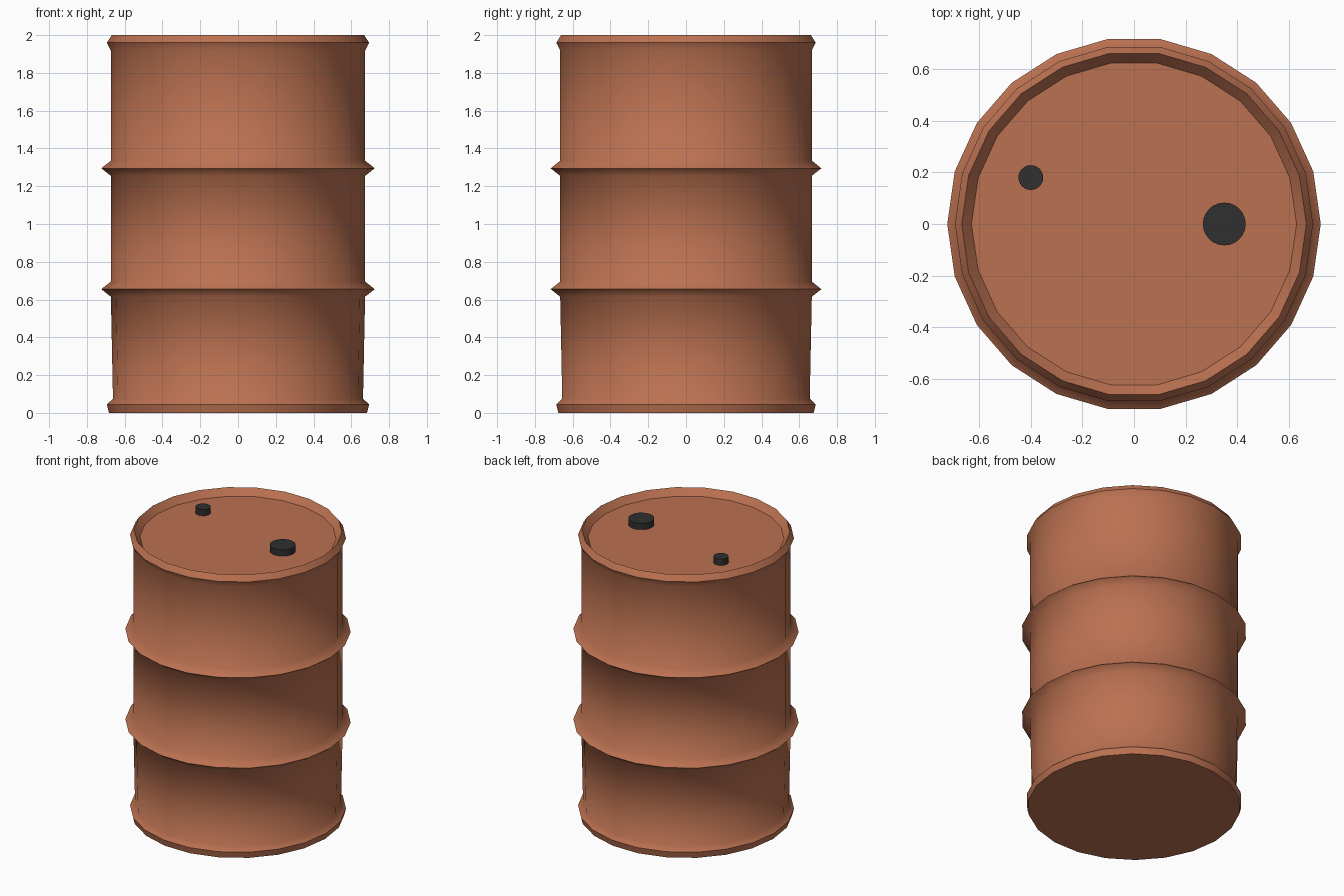
import bpy, bmesh, math

cube = bpy.data.objects.get("Cube")
if cube:
    bpy.data.objects.remove(cube, do_unlink=True)


def make_material(name, rgb):
    mat = bpy.data.materials.new(name)
    mat.use_nodes = True
    mat.diffuse_color = (*rgb, 1)
    bsdf = next(n for n in mat.node_tree.nodes if n.type == 'BSDF_PRINCIPLED')
    bsdf.inputs["Base Color"].default_value = (*rgb, 1)
    return mat


def lathe(name, profile, sides, mat, smooth_angle, centre=(0, 0)):
    """Revolve (radius, height) points and close both ends with flat faces."""
    bm = bmesh.new()
    rings = []
    for r, z in profile:
        rings.append([bm.verts.new((r * math.cos(math.tau * i / sides),
                                    r * math.sin(math.tau * i / sides), z))
                      for i in range(sides)])
    for low, high in zip(rings, rings[1:]):
        for i in range(sides):
            j = (i + 1) % sides
            bm.faces.new((low[i], low[j], high[j], high[i]))
    ends = [bm.faces.new(rings[0][::-1]), bm.faces.new(rings[-1])]
    end_ids = (len(bm.faces) - 2, len(bm.faces) - 1)
    mesh = bpy.data.meshes.new(name)
    bm.to_mesh(mesh)
    bm.free()
    obj = bpy.data.objects.new(name, mesh)
    obj.location = (*centre, 0)
    bpy.context.collection.objects.link(obj)
    mesh.materials.append(mat)
    bpy.ops.object.select_all(action='DESELECT')
    obj.select_set(True)
    bpy.context.view_layer.objects.active = obj
    bpy.ops.object.shade_smooth_by_angle(angle=math.radians(smooth_angle))
    for k in end_ids:
        mesh.polygons[k].use_smooth = False
    return obj


def hoop(z, body=0.673, peak=0.724, half=0.04):
    """Pointed rolling hoop on the drum wall."""
    return [(body, z - half), (peak, z), (body, z + half)]


rust = make_material("rust_orange", (0.50, 0.167, 0.083))
black = make_material("cap_black", (0.029, 0.029, 0.029))

# Drum: bottom rim, tapered lower wall, two hoops, top rim and sunken lid
lid = 1.953
drum_profile = [(0.683, 0), (0.694, 0.045), (0.662, 0.075),
                *hoop(0.655), *hoop(1.295),
                (0.673, 1.918), (0.694, 1.96), (0.668, 2.0), (0.63, lid)]
lathe("drum", drum_profile, 22, rust, 55)

# Filler and vent caps on the lid
for name, radius, centre in (("filler_cap", 0.083, (0.35, 0)),
                             ("vent_cap", 0.048, (-0.4, 0.18))):
    lathe(name, [(radius, lid - 0.01), (radius, 1.997)], 24, black, 40, centre)
